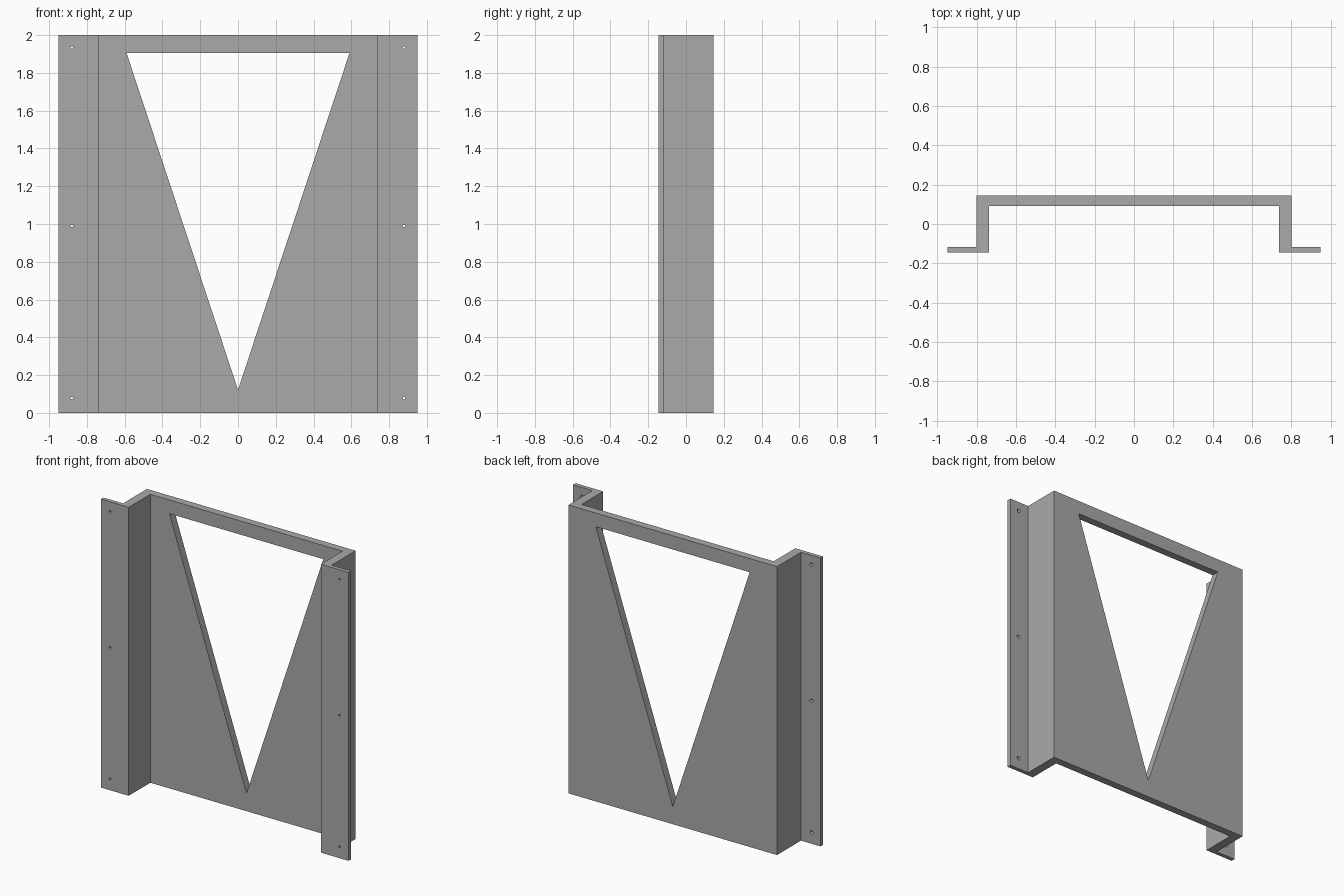
import bpy
import bmesh
from mathutils import Matrix

HEIGHT = 2.0
FRONT, BACK = -0.145, 0.145
PANEL_FRONT = 0.092      # inner face of the back panel
FLANGE_BACK = -0.117     # rear face of the mounting flanges
INNER, OUTER, EDGE = 0.737, 0.80, 0.95

if "Cube" in bpy.data.objects:
    bpy.data.objects.remove(bpy.data.objects["Cube"], do_unlink=True)

grey = bpy.data.materials.new("plain grey")
grey.use_nodes = True
colour = (0.40, 0.40, 0.40, 1)
grey.diffuse_color = colour
grey.node_tree.nodes["Principled BSDF"].inputs["Base Color"].default_value = colour


def make_object(name, bm):
    bmesh.ops.recalc_face_normals(bm, faces=bm.faces)
    mesh = bpy.data.meshes.new(name)
    bm.to_mesh(mesh)
    bm.free()
    obj = bpy.data.objects.new(name, mesh)
    mesh.materials.append(grey)
    bpy.context.collection.objects.link(obj)
    return obj


def prism(name, points, direction):
    """Extrude a closed flat outline along a direction."""
    bm = bmesh.new()
    face = bm.faces.new([bm.verts.new(p) for p in points])
    result = bmesh.ops.extrude_face_region(bm, geom=[face], use_keep_orig=True)
    moved = [v for v in result["geom"] if isinstance(v, bmesh.types.BMVert)]
    bmesh.ops.translate(bm, verts=moved, vec=direction)
    return make_object(name, bm)


def cut(target, cutter):
    """Subtract the cutter and remove it."""
    cutter.hide_render = True
    mod = target.modifiers.new("cut", 'BOOLEAN')
    mod.operation = 'DIFFERENCE'
    mod.solver = 'EXACT'
    mod.object = cutter
    bpy.context.view_layer.objects.active = target
    bpy.ops.object.modifier_apply(modifier=mod.name)
    bpy.data.objects.remove(cutter, do_unlink=True)


# Folded channel with a flange on each side
half = [(INNER, PANEL_FRONT), (INNER, FRONT), (EDGE, FRONT),
        (EDGE, FLANGE_BACK), (OUTER, FLANGE_BACK), (OUTER, BACK)]
outline = half + [(-x, y) for x, y in reversed(half)]
bracket = prism("flanged_bracket", [(x, y, 0) for x, y in outline], (0, 0, HEIGHT))

# Triangular opening in the back panel
triangle = [(-0.59, 0, 1.905), (0.59, 0, 1.905), (0, 0, 0.122)]
cut(bracket, prism("opening_cutter", triangle, (0, 0.4, 0)))

# Screw holes through the flanges, wider at the rear
bm = bmesh.new()
for side in (-1, 1):
    for z in (0.078, 0.99, 1.934):
        place = (Matrix.Translation((side * 0.88, (FRONT + FLANGE_BACK) / 2, z))
                 @ Matrix.Rotation(-1.5707963, 4, 'X'))
        bmesh.ops.create_cone(bm, cap_ends=True, segments=24, radius1=0.006,
                              radius2=0.013, depth=0.032, matrix=place)
cut(bracket, make_object("hole_cutter", bm))
